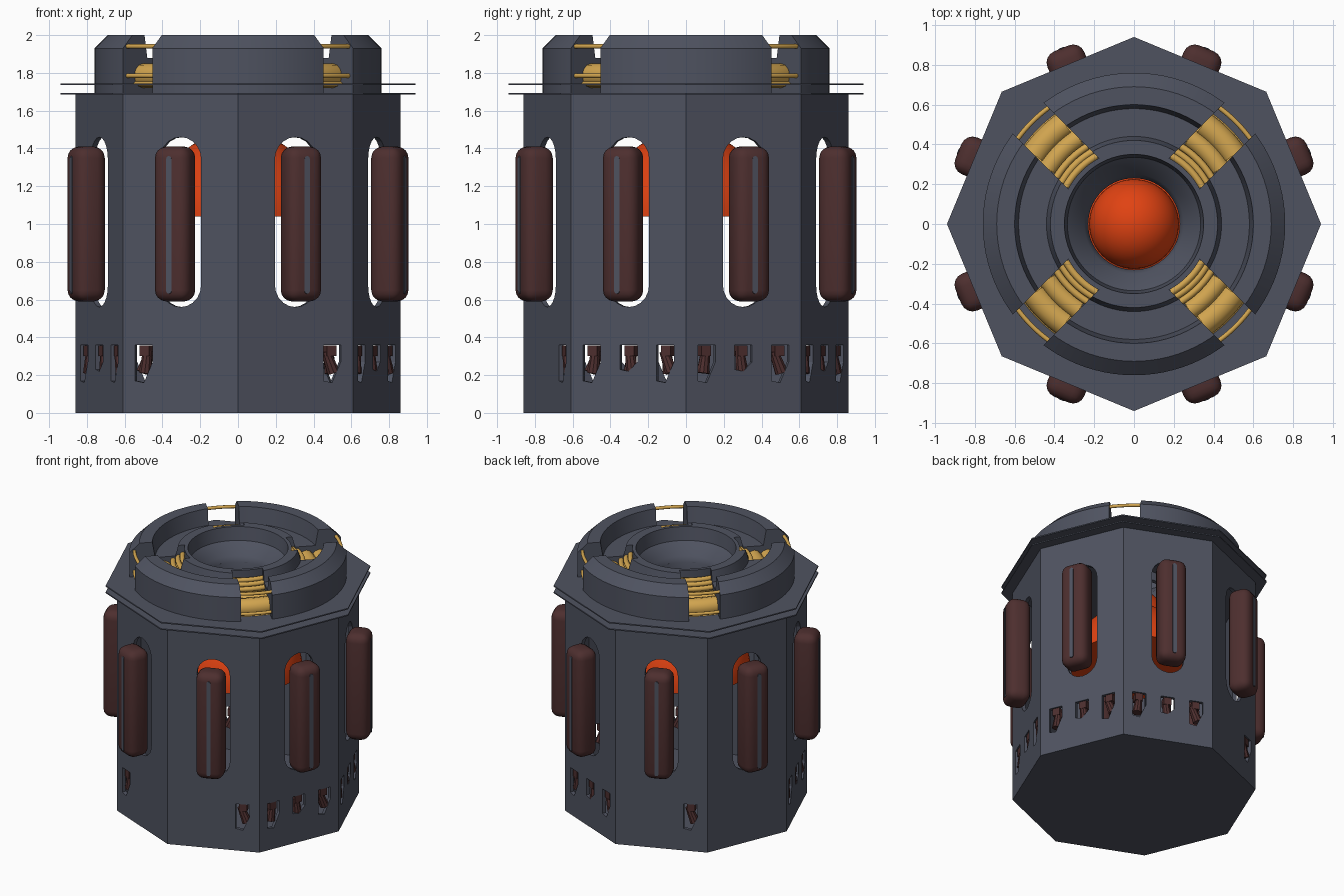
import bpy, bmesh, math
from mathutils import Matrix, Vector

cube = bpy.data.objects.get("Cube")
if cube:
    bpy.data.objects.remove(cube)


def material(name, r, g, b):
    m = bpy.data.materials.new(name)
    m.use_nodes = True
    m.diffuse_color = (r, g, b, 1)
    m.node_tree.nodes["Principled BSDF"].inputs["Base Color"].default_value = (r, g, b, 1)
    return m


SLATE = material("slate", 0.078, 0.086, 0.118)
BROWN = material("dark_brown", 0.075, 0.028, 0.028)
ORANGE = material("glow_orange", 0.75, 0.055, 0.006)
GOLD = material("gold", 0.65, 0.38, 0.08)


def finish(name, bm, mat, smooth=True):
    bmesh.ops.remove_doubles(bm, verts=bm.verts, dist=1e-5)
    bmesh.ops.recalc_face_normals(bm, faces=bm.faces)
    me = bpy.data.meshes.new(name)
    bm.to_mesh(me)
    bm.free()
    me.materials.append(mat)
    ob = bpy.data.objects.new(name, me)
    bpy.context.collection.objects.link(ob)
    if smooth:
        bpy.ops.object.select_all(action="DESELECT")
        ob.select_set(True)
        bpy.context.view_layer.objects.active = ob
        bpy.ops.object.shade_smooth_by_angle(angle=math.radians(35))
    return ob


def lathe(bm, profile, steps=96, closed=True, middle=0, half=math.pi):
    """Sweep an (r, z) profile about the z axis, fully or across an arc."""
    rings = []
    for i in range(steps + 1):
        a = middle - half + 2 * half * i / steps
        rings.append([bm.verts.new((r * math.cos(a), r * math.sin(a), z)) for r, z in profile])
    n = len(profile)
    for p, q in zip(rings, rings[1:]):
        for j in range(n if closed else n - 1):
            k = (j + 1) % n
            bm.faces.new((p[j], q[j], q[k], p[k]))


def turned(name, profile, mat, steps=96, closed=True, smooth=True):
    bm = bmesh.new()
    lathe(bm, profile, steps, closed)
    return finish(name, bm, mat, smooth)


def prism(bm, outline, az, r0, r1):
    """Extrude a (sideways, z) outline outward along the direction az."""
    rot = Matrix.Rotation(az, 3, "Z")
    ends = [[bm.verts.new(rot @ Vector((r, t, z))) for t, z in outline] for r in (r0, r1)]
    bm.faces.new(ends[0])
    bm.faces.new(ends[1][::-1])
    n = len(outline)
    for i in range(n):
        j = (i + 1) % n
        bm.faces.new((ends[0][i], ends[0][j], ends[1][j], ends[1][i]))


def cut(ob, cutter):
    mod = ob.modifiers.new("cut", "BOOLEAN")
    mod.operation, mod.solver, mod.object = "DIFFERENCE", "EXACT", cutter
    bpy.context.view_layer.objects.active = ob
    bpy.ops.object.modifier_apply(modifier=mod.name)
    bpy.data.objects.remove(cutter)


def capsule(half, low, high, steps=10):
    top = [(half * math.cos(math.pi * i / steps), half * math.sin(math.pi * i / steps))
           for i in range(steps + 1)]
    return [(x, high - half + y) for x, y in top] + [(-x, low + half - y) for x, y in top]


SIDES = [math.radians(22.5 + 45 * i) for i in range(8)]

# Hollow eight-sided body
body = turned("body", [(0, 0), (0.86, 0), (0.86, 1.69), (0.83, 1.69), (0.83, 0.03), (0, 0.03)],
              SLATE, steps=8, smooth=False)

# Tall slots on every side and ragged notches near the base of some sides
STEP = 0.21
NOTCHES = {0: (-1, 0, 1), 1: (-1, 0, 1), 2: (1,), 4: (-1, 0, 1),
           5: (-1,), 6: (1,), 7: (-1, 0, 1)}
cutters = bmesh.new()
chunks = bmesh.new()
for i, az in enumerate(SIDES):
    prism(cutters, capsule(0.118, 0.56, 1.46), az, 0.70, 0.87)
    for s in NOTCHES.get(i, ()):
        t = s * STEP
        low = 0.2 - 0.06 * abs(s)
        prism(cutters, [(t - 0.05, 0.36), (t + 0.05, 0.36), (t + 0.05, 0.27),
                        (t, low + 0.02), (t - 0.05, low + 0.03)], az, 0.70, 0.87)
        # Brown stubs showing behind the notches
        at = Matrix.Rotation(az, 4, "Z") @ Matrix.Translation((0.76, t, 0.27))
        tilt = Matrix.Rotation(0.25 * (s + 0.5), 4, "X")
        bmesh.ops.create_cone(chunks, cap_ends=True, segments=10, radius1=0.035,
                              radius2=0.025, depth=0.12, matrix=at @ tilt)
        bmesh.ops.create_cube(chunks, size=0.055, matrix=at @ Matrix.Translation((0, 0, 0.06)))
cut(body, finish("slot_cutter", cutters, SLATE, False))
finish("base_stubs", chunks, BROWN)

# Rounded pods in front of the slots, each with a narrow strip
for i, az in enumerate(SIDES):
    bm = bmesh.new()
    place = Matrix.Rotation(az, 4, "Z") @ Matrix.Translation((0.87, 0, 1.0))
    bmesh.ops.create_cube(bm, size=1, matrix=place @ Matrix.Diagonal((0.17, 0.2, 0.82, 1)))
    bmesh.ops.bevel(bm, geom=bm.edges[:], offset=0.06, offset_type="OFFSET",
                    segments=4, profile=0.5, affect="EDGES")
    finish(f"pod_{i + 1}", bm, BROWN)
    bm = bmesh.new()
    prism(bm, capsule(0.015, 0.63, 1.36, 4), az, 0.95, 0.958)
    finish(f"pod_strip_{i + 1}", bm, SLATE, False)

# Two thin eight-sided plates
for name, z in (("lower_plate", 1.685), ("upper_plate", 1.735)):
    turned(name, [(0.25, z), (0.94, z), (0.94, z + 0.009), (0.25, z + 0.009)],
           SLATE, steps=8, smooth=False)

# Crown ring, split by four diagonal gaps
crown = turned("crown_ring", [(0.37, 1.69), (0.76, 1.69), (0.76, 1.93), (0.69, 2.0), (0.60, 2.0),
                              (0.58, 1.88), (0.44, 1.88), (0.42, 1.96), (0.37, 1.96)], SLATE)
GAP = 0.11
cutters = bmesh.new()
DIAGONALS = [math.radians(45 + 90 * i) for i in range(4)]
for az in DIAGONALS:
    prism(cutters, [(-GAP, 1.6), (GAP, 1.6), (GAP, 2.1), (-GAP, 2.1)], az, 0.3, 0.9)
cut(crown, finish("gap_cutter", cutters, SLATE, False))

# Central funnel
turned("funnel", [(0.375, 1.69), (0.375, 1.96), (0.35, 1.96), (0.335, 1.86), (0.25, 1.78),
                  (0.23, 1.74), (0.23, 1.62), (0.26, 1.62), (0.26, 1.69)], SLATE)

# Gold coils filling the gaps: (radius, height, thickness)
COILS = [(0.725, 1.94, 0.012), (0.725, 1.785, 0.012), (0.61, 1.785, 0.065), (0.515, 1.80, 0.05),
         (0.455, 1.85, 0.018), (0.42, 1.87, 0.018), (0.39, 1.89, 0.018)]
bm = bmesh.new()
for az in DIAGONALS:
    for r, z, thick in COILS:
        ring = [(r + thick * math.cos(math.tau * k / 12), z + thick * math.sin(math.tau * k / 12))
                for k in range(12)]
        lathe(bm, ring, 10, True, az, math.asin(GAP / r))
    bed = [(0.376, 1.85), (0.47, 1.82), (0.48, 1.78), (0.66, 1.76), (0.68, 1.745)]
    lathe(bm, bed, 10, False, az, math.asin(GAP / 0.5))
finish("gold_coils", bm, GOLD)

# Glowing dome inside the body with a ball under the funnel
dome = [(0.45 * math.cos(math.pi / 2 * k / 14), 1.04 + 0.45 * math.sin(math.pi / 2 * k / 14))
        for k in range(15)]
turned("core_dome", [(0, 1.04)] + dome, ORANGE, steps=48, closed=False)
bm = bmesh.new()
bmesh.ops.create_uvsphere(bm, u_segments=48, v_segments=24, radius=0.225,
                          matrix=Matrix.Translation((0, 0, 1.42)))
finish("core_ball", bm, ORANGE)
